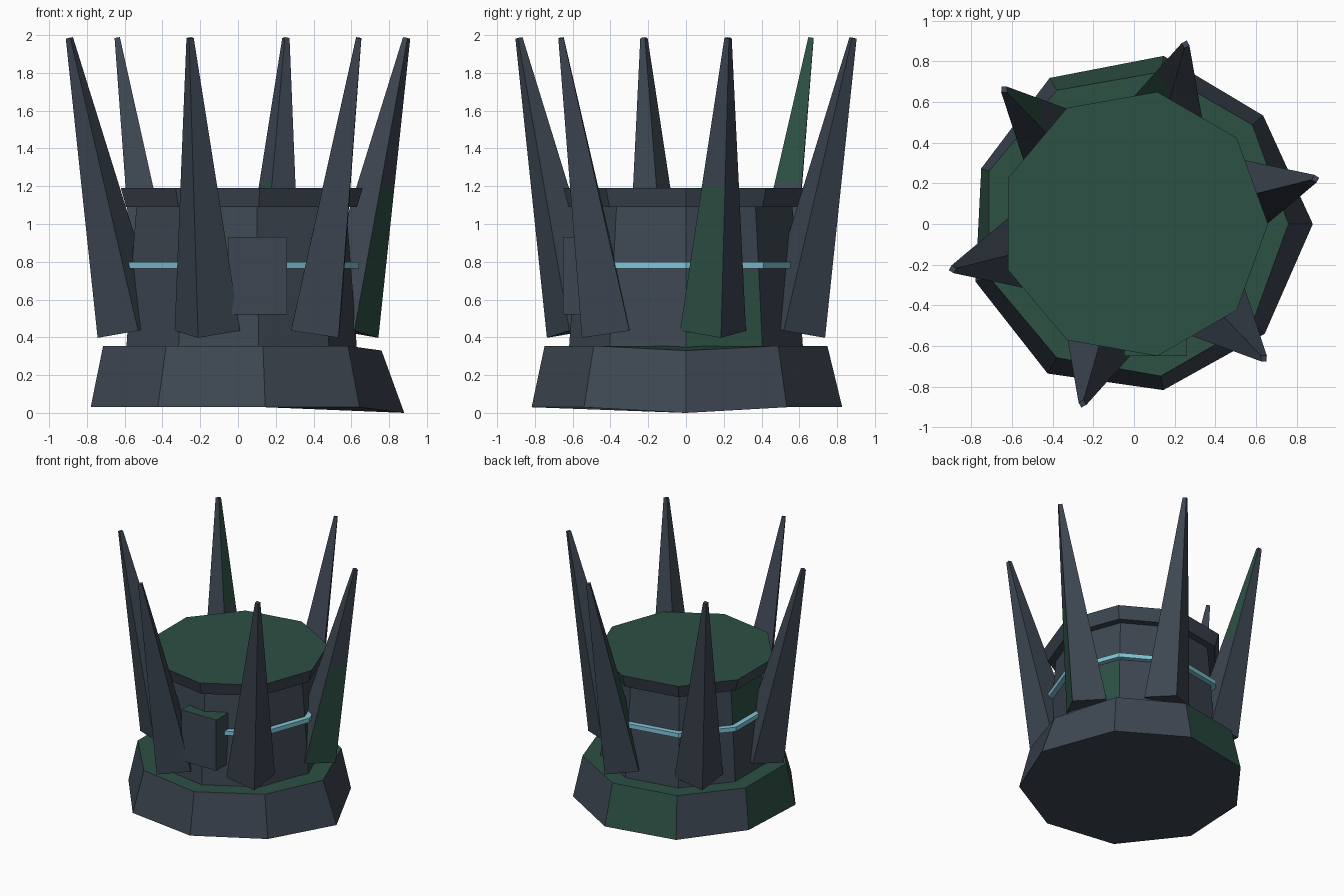
import bpy, bmesh, math
from mathutils import Vector

cube = bpy.data.objects.get("Cube")
if cube:
    bpy.data.objects.remove(cube)


def make_material(name, color):
    mat = bpy.data.materials.new(name)
    mat.use_nodes = True
    mat.diffuse_color = (*color, 1)
    mat.node_tree.nodes["Principled BSDF"].inputs["Base Color"].default_value = (*color, 1)
    return mat


SLATE = make_material("slate stone", (0.047, 0.062, 0.084))
MOSS = make_material("moss green", (0.026, 0.082, 0.058))
GLOW = make_material("pale cyan", (0.22, 0.56, 0.68))
SIDES = 9


def ring(radii, heights):
    """Nine-sided ring; radii and heights are numbers or per-corner lists."""
    pts = []
    for i in range(SIDES):
        a = math.tau * i / SIDES
        r = radii[i] if isinstance(radii, list) else radii
        z = heights[i] if isinstance(heights, list) else heights
        pts.append(Vector((r * math.cos(a), r * math.sin(a), z)))
    return pts


def loft(name, rings, mats, mossy=(), moss_top=True):
    """Skin closed rings; mossy lists the (level, side) faces that are green."""
    bm = bmesh.new()
    loops = [[bm.verts.new(p) for p in pts] for pts in rings]
    n = len(loops[0])
    for level in range(len(loops) - 1):
        low, high = loops[level], loops[level + 1]
        for i in range(n):
            j = (i + 1) % n
            face = bm.faces.new((low[i], low[j], high[j], high[i]))
            face.material_index = int((level, i) in mossy)
    bm.faces.new(loops[0][::-1])
    top = bm.faces.new(loops[-1])
    top.material_index = int(moss_top)
    bmesh.ops.recalc_face_normals(bm, faces=bm.faces)
    mesh = bpy.data.meshes.new(name)
    bm.to_mesh(mesh)
    bm.free()
    for mat in mats:
        mesh.materials.append(mat)
    obj = bpy.data.objects.new(name, mesh)
    bpy.context.collection.objects.link(obj)
    return obj


STONE = (SLATE, MOSS)

# Wide, slightly uneven foot
foot_radii = [0.88, 0.83, 0.84, 0.83, 0.80, 0.83, 0.85, 0.83, 0.84]
foot_low = [0.0] + [0.03] * (SIDES - 1)
foot_high = [0.33] + [0.355] * (SIDES - 1)
loft("base", [ring(foot_radii, foot_low), ring(0.76, foot_high)], STONE,
     mossy={(0, 2), (0, 4)})

# Tapered drum
loft("drum", [ring(0.63, 0.33), ring(0.60, 0.75), ring(0.57, 1.12)], STONE,
     mossy={(0, 0), (1, 4)})

# Flared cap with a mossy top
loft("cap", [ring(0.63, 1.09), ring(0.66, 1.19)], STONE)

# Glowing band around the drum
loft("glowing_band", [ring(0.64, 0.765), ring(0.64, 0.80)], (GLOW,), moss_top=False)


# Front plate
def rectangle(z):
    return [Vector((x, y, z)) for x, y in
            ((-0.05, -0.65), (0.26, -0.65), (0.26, -0.5), (-0.05, -0.5))]


loft("front_plate", [rectangle(0.52), rectangle(0.93)], STONE)

# Six outward-leaning spikes, four-sided and in two segments
spike_moss = {0: {(0, 3)}, 1: {(0, 1)}, 2: {(1, 2)}}
for k in range(6):
    angle = math.radians(14 + 60 * k)
    out = Vector((math.cos(angle), math.sin(angle), 0))
    side = Vector((-out.y, out.x, 0))
    up = Vector((0, 0, 1))
    foot = out * 0.59 + up * 0.435
    tip = out * 0.92 + up * 1.985
    axis = (tip - foot).normalized()
    lean = side.cross(axis)
    rings = []
    for t, radius in ((0, 0.18), (0.5, 0.1), (1, 0.02)):
        centre = foot.lerp(tip, t)
        rings.append([centre + radius * (lean * math.cos(a) + side * math.sin(a))
                      for a in (math.tau * q / 4 for q in range(4))])
    loft(f"spike_{k + 1}", rings, STONE, mossy=spike_moss.get(k, ()), moss_top=False)
